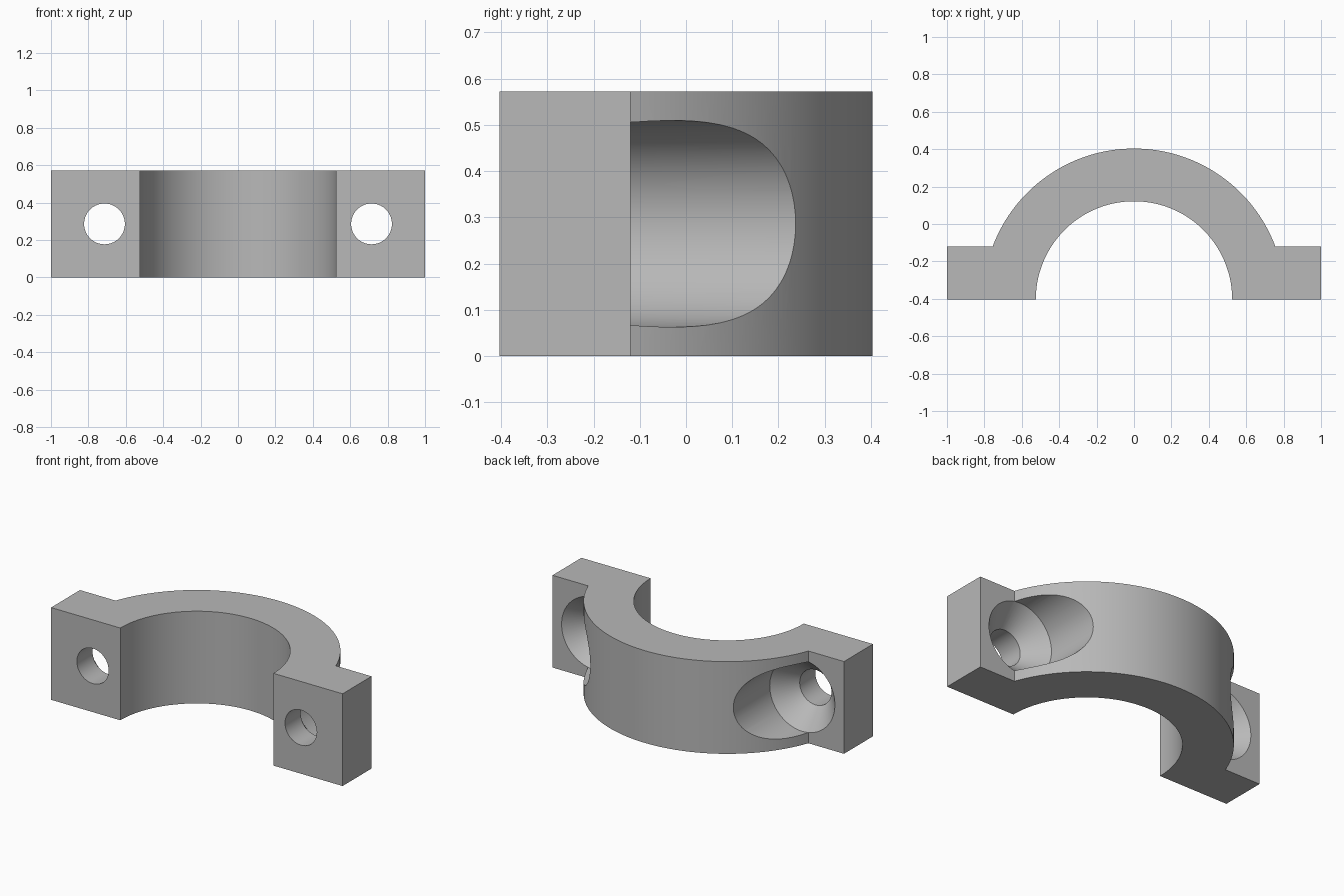
import bpy, bmesh, math
from mathutils import Matrix, Vector

HEIGHT = 0.572
HALF_DEPTH = 0.4035          # front face is at -HALF_DEPTH, the arcs are centred on it
R_OUT, R_IN = 2 * HALF_DEPTH, 0.525
FLANGE_BACK = -0.12
BOLT_X, BOLT_R, BORE_R, SINK_DEPTH = 0.714, 0.109, 0.2235, 0.13

if "Cube" in bpy.data.objects:
    bpy.data.objects.remove(bpy.data.objects["Cube"], do_unlink=True)

steel = bpy.data.materials.new("plain grey")
steel.use_nodes = True
GREY = (0.48, 0.48, 0.48, 1)
steel.diffuse_color = GREY
steel.node_tree.nodes["Principled BSDF"].inputs["Base Color"].default_value = GREY


def add_object(name, bm):
    bmesh.ops.recalc_face_normals(bm, faces=bm.faces)
    mesh = bpy.data.meshes.new(name)
    bm.to_mesh(mesh)
    bm.free()
    mesh.materials.append(steel)
    obj = bpy.data.objects.new(name, mesh)
    bpy.context.collection.objects.link(obj)
    return obj


def arc(radius, start, end, steps):
    angles = [start + (end - start) * i / steps for i in range(steps + 1)]
    return [(radius * math.cos(a), radius * math.sin(a) - HALF_DEPTH) for a in angles]


def bolt_cutter(side):
    # Through hole, conical seat and wide bore, turned about the bolt axis
    bm = bmesh.new()
    profile = [(0, -0.6), (BOLT_R, -0.6), (BOLT_R, FLANGE_BACK - SINK_DEPTH),
               (BORE_R, FLANGE_BACK), (BORE_R, 0.6), (0, 0.6)]
    verts = [bm.verts.new((r, y, 0)) for r, y in profile]
    edges = [bm.edges.new(pair) for pair in zip(verts, verts[1:])]
    bmesh.ops.spin(bm, geom=verts + edges, axis=(0, 1, 0), cent=(0, 0, 0),
                   angle=math.tau, steps=64)
    bmesh.ops.remove_doubles(bm, verts=bm.verts, dist=1e-5)
    shift = Matrix.Translation(Vector((side * BOLT_X, 0, HEIGHT / 2)))
    bmesh.ops.transform(bm, matrix=shift, verts=bm.verts)
    return add_object("bolt_cutter", bm)


# Half ring with two flanges, extruded from its plan outline
corner = math.asin((FLANGE_BACK + HALF_DEPTH) / R_OUT)
outline = ([(1, -HALF_DEPTH), (1, FLANGE_BACK)]
           + arc(R_OUT, corner, math.pi - corner, 72)
           + [(-1, FLANGE_BACK), (-1, -HALF_DEPTH)]
           + arc(R_IN, math.pi, 0, 72))
bm = bmesh.new()
base = bm.faces.new([bm.verts.new((x, y, 0)) for x, y in outline])
top = bmesh.ops.extrude_face_region(bm, geom=[base])["geom"]
bmesh.ops.translate(bm, vec=(0, 0, HEIGHT),
                    verts=[v for v in top if isinstance(v, bmesh.types.BMVert)])
clamp = add_object("clamp_half", bm)

# Cut the bolt seats
bpy.ops.object.select_all(action="DESELECT")
clamp.select_set(True)
bpy.context.view_layer.objects.active = clamp
for side in (-1, 1):
    cutter = bolt_cutter(side)
    cut = clamp.modifiers.new("bolt_seat", "BOOLEAN")
    cut.operation, cut.solver, cut.object = "DIFFERENCE", "EXACT", cutter
    bpy.ops.object.modifier_apply(modifier=cut.name)
    bpy.data.objects.remove(cutter, do_unlink=True)

bpy.ops.object.shade_smooth_by_angle(angle=math.radians(25))
